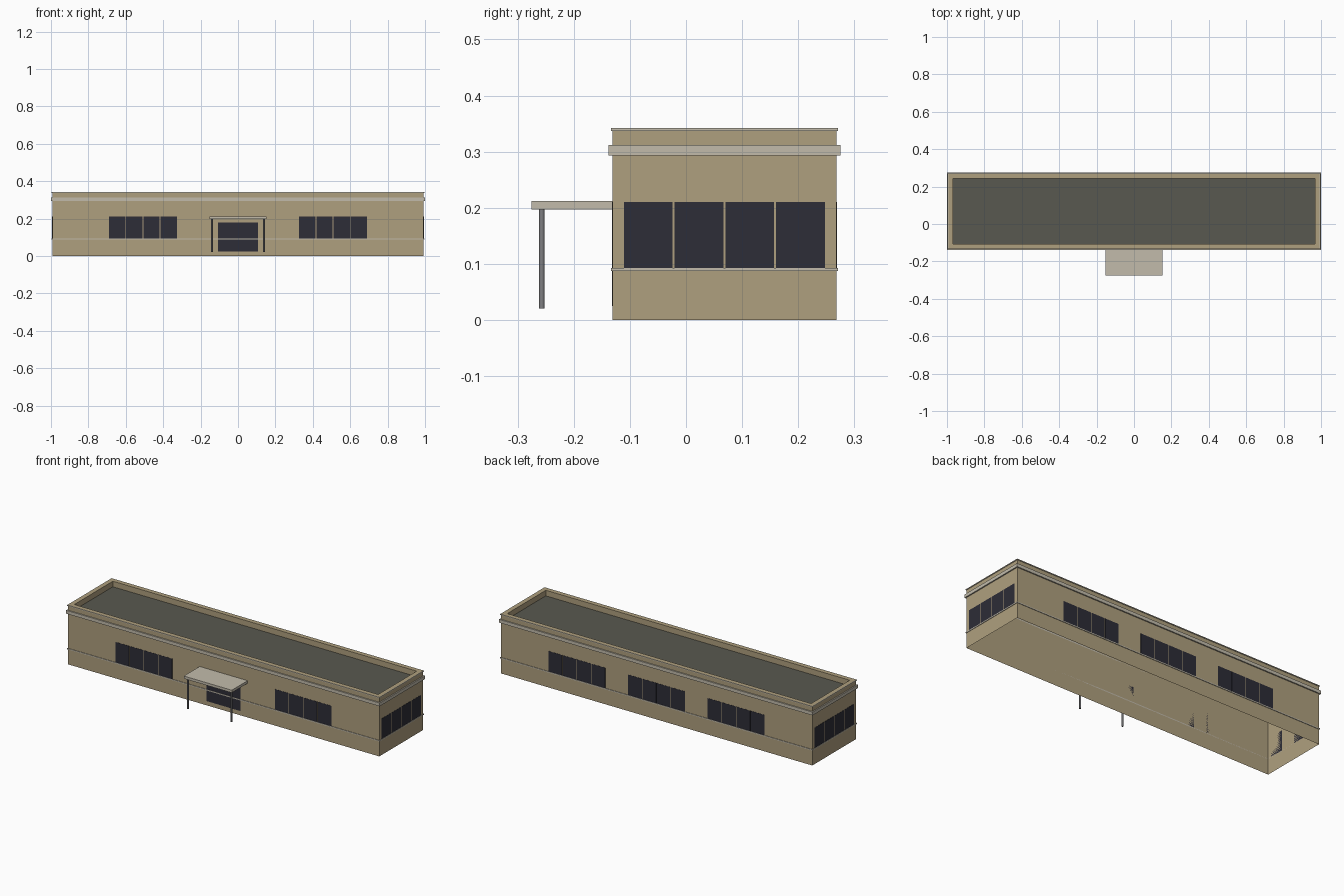
import bpy
import bmesh
from mathutils import Vector

cube = bpy.data.objects.get("Cube")
if cube:
    bpy.data.objects.remove(cube, do_unlink=True)


def material(name, *rgb):
    mat = bpy.data.materials.new(name)
    mat.use_nodes = True
    mat.diffuse_color = (*rgb, 1)
    mat.node_tree.nodes["Principled BSDF"].inputs["Base Color"].default_value = (*rgb, 1)
    return mat


TAN = material("tan wall", 0.43, 0.35, 0.21)
TRIM = material("pale stone trim", 0.54, 0.50, 0.41)
GLASS = material("dark glass", 0.026, 0.026, 0.038)
ROOF = material("grey roofing", 0.098, 0.098, 0.08)
STEEL = material("grey steel", 0.21, 0.21, 0.22)

# Footprint of the outer walls
HALF_X, FRONT, BACK = 0.993, -0.131, 0.268
MID_Y = (FRONT + BACK) / 2
TOP, ROOF_Z = 0.342, 0.31
GLASS_OUT = 0.001


def finish(name, bm, *mats):
    mesh = bpy.data.meshes.new(name)
    bm.to_mesh(mesh)
    bm.free()
    for mat in mats:
        mesh.materials.append(mat)
    obj = bpy.data.objects.new(name, mesh)
    bpy.context.collection.objects.link(obj)
    return obj


def sweep(name, profile, mats, closed):
    """Carry an (offset, z) profile round the footprint; cap the end if open."""
    bm = bmesh.new()
    loops = []
    for off, z in profile:
        x, y0, y1 = HALF_X + off, FRONT - off, BACK + off
        loops.append([bm.verts.new(p) for p in
                      ((-x, y0, z), (x, y0, z), (x, y1, z), (-x, y1, z))])
    pairs = list(zip(loops, loops[1:]))
    if closed:
        pairs.append((loops[-1], loops[0]))
    for a, b in pairs:
        for i in range(4):
            j = (i + 1) % 4
            bm.faces.new((a[i], a[j], b[j], b[i]))
    if not closed:
        bm.faces.new(loops[-1]).material_index = 1
    return finish(name, bm, *mats)


def add_box(bm, lo, hi):
    lo, hi = Vector(lo), Vector(hi)
    verts = bmesh.ops.create_cube(bm, size=1)["verts"]
    for v in verts:
        v.co = (lo + hi) / 2 + v.co * (hi - lo)


def glazing(name, side, centre, width, z0, z1, panes, gap=0.0036):
    """A row of thin panes on one wall, with narrow gaps showing the wall."""
    bm = bmesh.new()
    pitch = (width + gap) / panes
    for i in range(panes):
        a = centre - width / 2 + i * pitch
        b = a + pitch - gap
        if side in ("front", "back"):
            wall, out = (FRONT, -GLASS_OUT) if side == "front" else (BACK, GLASS_OUT)
            ys = sorted((wall, wall + out))
            add_box(bm, (a, ys[0], z0), (b, ys[1], z1))
        else:
            sign = 1 if side == "left" else -1
            xs = sorted((sign * HALF_X, sign * (HALF_X + GLASS_OUT)))
            add_box(bm, (xs[0], a, z0), (xs[1], b, z1))
    return finish(name, bm, GLASS)


# Open-bottomed wall shell with parapet and sunken roof
sweep("walls_and_roof",
      [(0, 0), (0, TOP), (-0.024, TOP), (-0.024, ROOF_Z)], (TAN, ROOF), False)

# Trim bands round the building
for name, out, z0, z1 in (("sill_band", 0.003, 0.087, 0.093),
                          ("cornice_band", 0.007, 0.293, 0.312),
                          ("parapet_cap", 0.003, 0.337, TOP)):
    sweep(name, [(0, z0), (out, z0), (out, z1), (0, z1)], (TRIM,), True)

# Windows
SILL, HEAD, WIDTH = 0.093, 0.21, 0.362
for label, x in (("right", -0.508), ("middle", 0), ("left", 0.508)):
    glazing("back_window_" + label, "back", x, WIDTH, SILL, HEAD, 4)
    if x:
        glazing("front_window_" + label, "front", x, WIDTH, SILL, HEAD, 4)
for side in ("left", "right"):
    glazing(side + "_end_window", side, MID_Y, WIDTH - 0.004, SILL, HEAD, 4)

# Double entrance door
glazing("entrance_door", "front", 0, 0.214, 0.025, 0.18, 2, 0.002)

# Entrance canopy
bm = bmesh.new()
add_box(bm, (-0.153, -0.275, 0.197), (0.153, FRONT, 0.212))
finish("canopy", bm, TRIM)

# Canopy posts
for label, x in (("right", -0.139), ("left", 0.139)):
    bpy.ops.mesh.primitive_cylinder_add(vertices=12, radius=0.005, depth=0.177,
                                        location=(x, -0.257, 0.1085))
    post = bpy.context.object
    post.name = "canopy_post_" + label
    post.data.materials.append(STEEL)
    bpy.ops.object.shade_smooth_by_angle()
